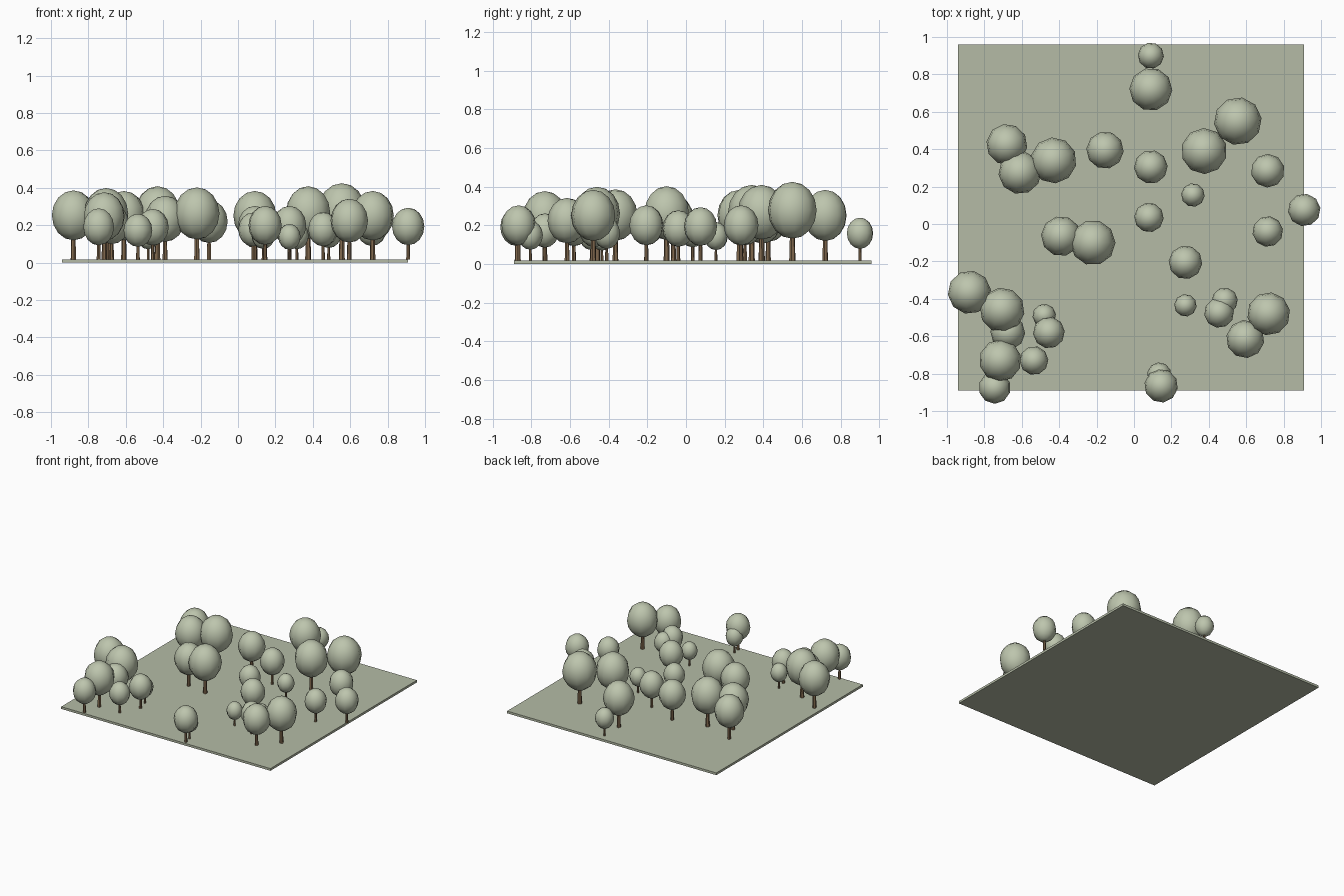
import bpy, bmesh, math, random
from mathutils import Matrix

if "Cube" in bpy.data.objects:
    bpy.data.objects.remove(bpy.data.objects["Cube"])

random.seed(3)


def material(name, rgb):
    m = bpy.data.materials.new(name)
    m.diffuse_color = (*rgb, 1)
    m.use_nodes = True
    m.node_tree.nodes["Principled BSDF"].inputs["Base Color"].default_value = m.diffuse_color
    return m


GROUND = material("grass green", (0.46, 0.50, 0.38))
LEAF = material("leaf green", (0.51, 0.56, 0.42))
BARK = material("bark brown", (0.22, 0.14, 0.075))
GROUND_TOP = 0.018


def add_object(name, bm, mat):
    mesh = bpy.data.meshes.new(name)
    bm.to_mesh(mesh)
    bm.free()
    mesh.materials.append(mat)
    ob = bpy.data.objects.new(name, mesh)
    bpy.context.collection.objects.link(ob)
    return ob


# Ground slab
bm = bmesh.new()
bmesh.ops.create_cube(bm, size=1, matrix=Matrix.Translation((-0.015, 0.035, GROUND_TOP / 2))
                      @ Matrix.Diagonal((1.85, 1.85, GROUND_TOP, 1)))
add_object("ground", bm, GROUND)


# One tree: tapered trunk and an egg-shaped crown, all in proportion to the crown radius
def tree(i, x, y, r):
    spin = Matrix.Rotation(random.uniform(0, math.tau), 4, 'Z')
    bm = bmesh.new()
    height = 1.4 * r
    bmesh.ops.create_cone(bm, cap_ends=True, segments=6, radius1=0.13 * r, radius2=0.09 * r,
                          depth=height,
                          matrix=Matrix.Translation((x, y, GROUND_TOP + height / 2)) @ spin)
    add_object(f"trunk_{i}", bm, BARK)

    bm = bmesh.new()
    bmesh.ops.create_uvsphere(bm, u_segments=10, v_segments=8, radius=r,
                              matrix=Matrix.Translation((x, y, 0.015 + 2.05 * r)) @ spin
                              @ Matrix.Diagonal((1, 1, 1.15, 1)))
    for f in bm.faces:
        f.smooth = True
    add_object(f"crown_{i}", bm, LEAF)


# Tree positions and crown radii
TREES = [
    (.09, .90, .07), (.09, .72, .115), (.555, .55, .128), (.375, .39, .123),
    (-.68, .425, .11), (-.61, .275, .115), (-.43, .34, .123), (-.155, .395, .10),
    (.09, .305, .09), (.315, .155, .063), (.715, .285, .09), (.91, .075, .087),
    (.08, .035, .079), (.715, -.04, .082), (-.39, -.065, .107), (-.22, -.10, .121),
    (.275, -.205, .09), (-.88, -.365, .116), (-.705, -.46, .12), (-.675, -.58, .093),
    (-.48, -.49, .063), (-.455, -.58, .085), (-.535, -.73, .077), (-.715, -.73, .113),
    (-.745, -.875, .086), (.275, -.435, .06), (.485, -.41, .07), (.455, -.475, .08),
    (.595, -.615, .102), (.72, -.48, .115), (.135, -.805, .065), (.145, -.865, .09),
]
for i, (x, y, r) in enumerate(TREES, 1):
    tree(i, x, y, r)
